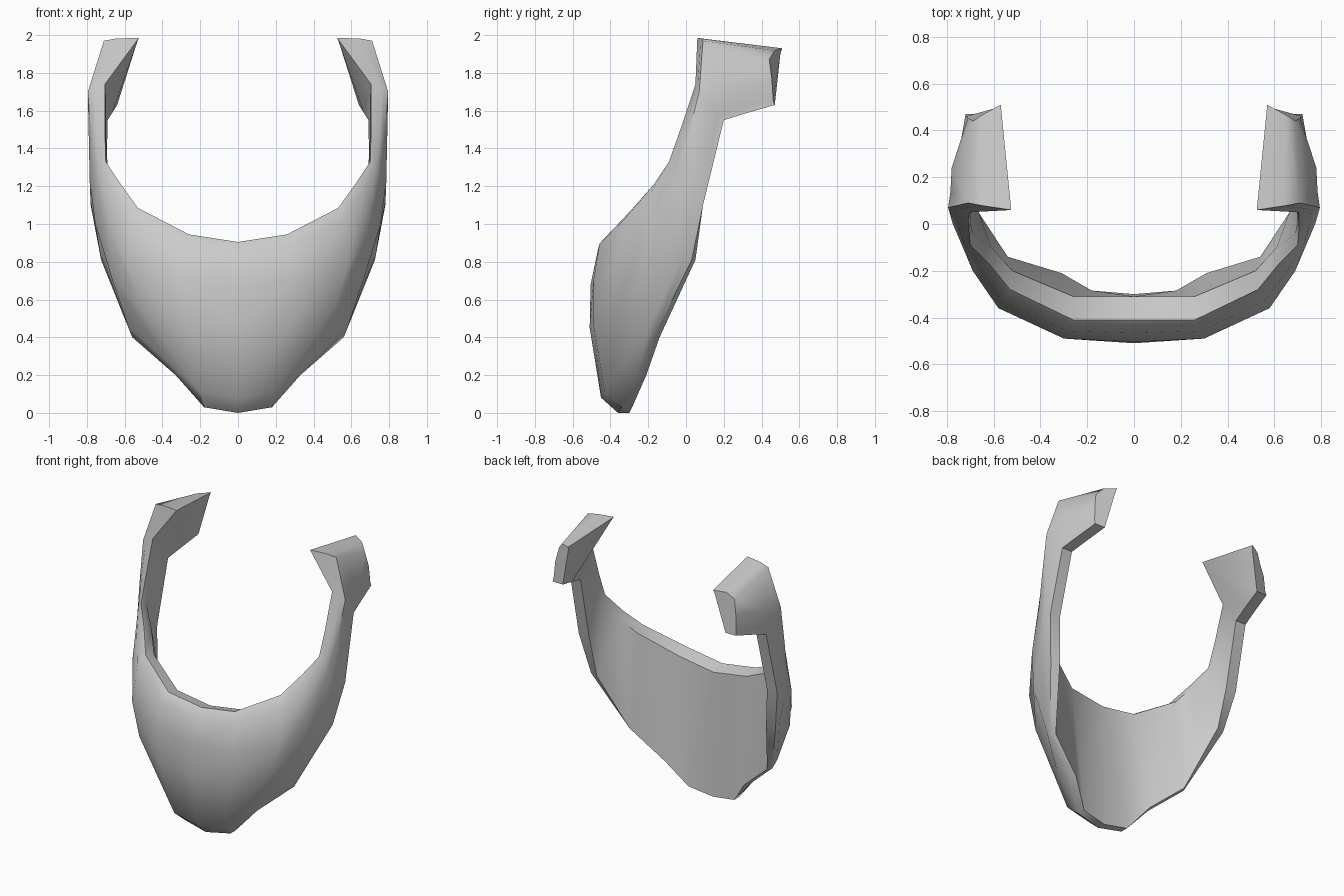
import bpy, bmesh
from mathutils import Vector

if "Cube" in bpy.data.objects:
    bpy.data.objects.remove(bpy.data.objects["Cube"])

# Lengthwise rails of one half, from the centre line round to the ear pad
bottom = [(0, -.36, 0), (.18, -.34, .03), (.33, -.26, .2), (.56, -.17, .4), (.725, .03, .81),
          (.78, .09, 1.1), (.77, .2, 1.55), (.745, .33, 1.59), (.72, .47, 1.63)]
belly = [(0, -.51, .45), (.28, -.49, .47), (.51, -.38, .55), (.67, -.21, .72), (.755, -.03, 1.0),
         (.785, .05, 1.22), (.785, .14, 1.62), (.78, .24, 1.74), (.71, .455, 1.77)]
upper = [(0, -.505, .68), (.3, -.49, .7), (.58, -.36, .77), (.69, -.2, .98), (.745, -.07, 1.2),
         (.775, 0, 1.42), (.795, .07, 1.7), (.71, .09, 1.97), (.69, .44, 1.87)]
rim = [(0, -.41, .905), (.26, -.41, .945), (.53, -.28, 1.085), (.62, -.17, 1.21), (.70, -.09, 1.33),
       (.705, -.03, 1.5), (.705, .05, 1.74), (.525, .06, 1.985), (.57, .51, 1.93)]
# Wall thickness at the bottom edge and at the rim (x, y)
low_in = [(0, .06), (0, .055), (-.02, .05), (-.02, .03), (-.06, .02),
          (-.08, 0), (-.08, 0), (-.08, 0), (-.08, 0)]
rim_in = [(0, .1), (0, .1), (-.01, .08), (-.01, .07), (-.01, .05),
          (-.005, .04), (-.005, .03), (.01, .02), (.005, -.01)]


def blend(a, b, f):
    return Vector(p + (q - p) * k for p, q, k in zip(a, b, f))


# Cross-section rings: outer face rounded at both edges, then a plain inner face
bm = bmesh.new()
rings = []
for b, m, u, r, li, ri in zip(bottom, belly, upper, rim, low_in, rim_in):
    ring = [Vector(b), blend(b, m, (.2, .6, .18)), Vector(m), Vector(u),
            blend(u, r, (.35, .4, .8)), Vector(r),
            Vector(r) + Vector((ri[0], ri[1], -.025)),
            Vector(b) + Vector((li[0], li[1], 0))]
    rings.append([bm.verts.new(p) for p in ring])
for a, b in zip(rings, rings[1:]):
    for i in range(8):
        j = (i + 1) % 8
        bm.faces.new((a[i], b[i], b[j], a[j]))
bm.faces.new(rings[-1])
bmesh.ops.recalc_face_normals(bm, faces=bm.faces)
mesh = bpy.data.meshes.new("curved_guard")
bm.to_mesh(mesh)
bm.free()

# Guard with side straps and ear pads, mirrored across the centre
guard = bpy.data.objects.new("curved_guard", mesh)
bpy.context.collection.objects.link(guard)
mirror = guard.modifiers.new("mirror", 'MIRROR')
mirror.use_clip = True
bpy.context.view_layer.objects.active = guard
guard.select_set(True)
bpy.ops.object.modifier_apply(modifier="mirror")
bm = bmesh.new()
bm.from_mesh(guard.data)
bmesh.ops.recalc_face_normals(bm, faces=bm.faces)
bm.to_mesh(guard.data)
bm.free()
bpy.ops.object.shade_smooth_by_angle(angle=0.7)
